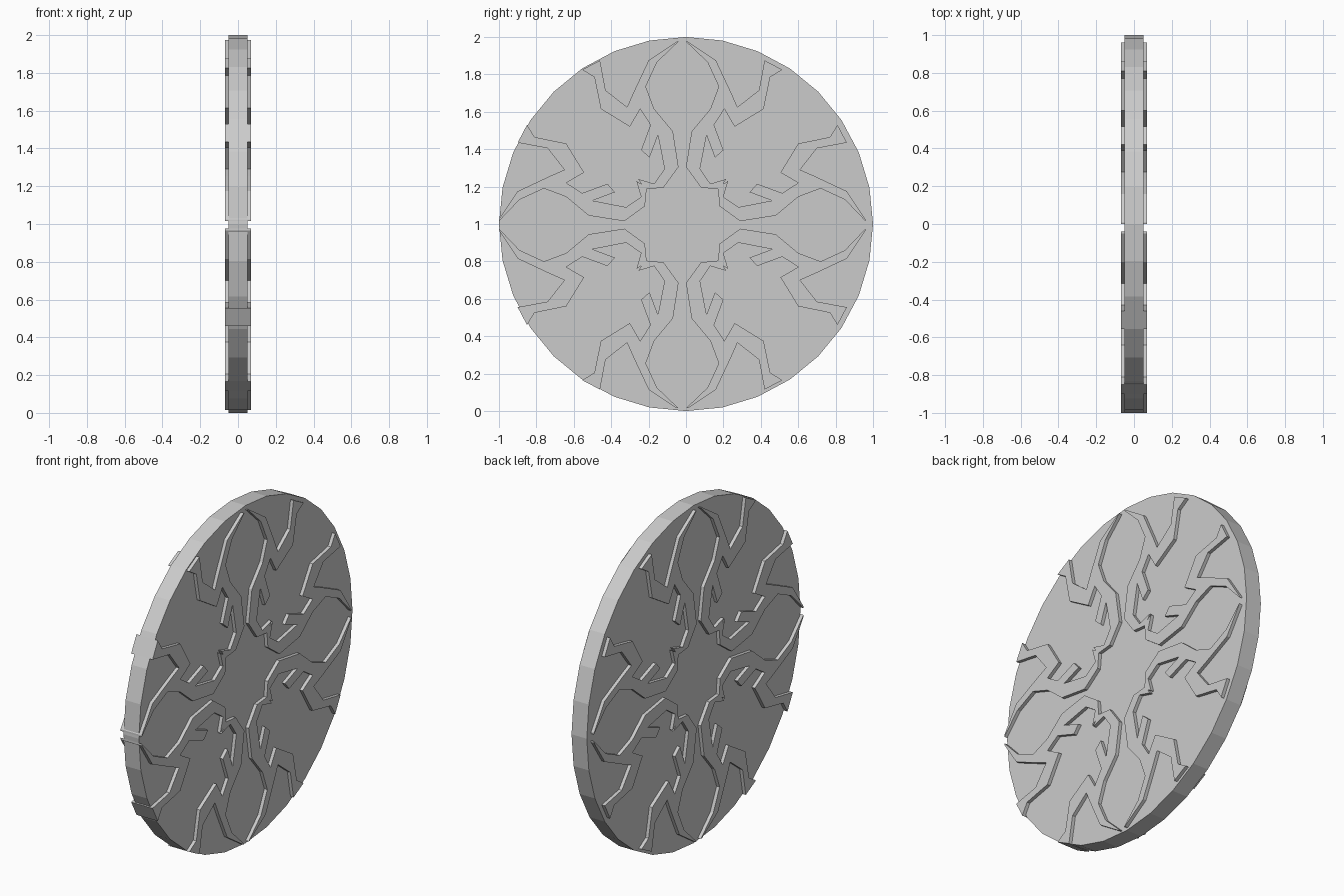
import bpy, bmesh, math

if "Cube" in bpy.data.objects:
    bpy.data.objects.remove(bpy.data.objects["Cube"])

CY, CZ = -0.02, 0.995      # centre of the relief pattern, slightly off the disc axis
HALF_DISC, HALF_RELIEF = 0.05, 0.07

# Thin main disc, 32 flat sides, axis along x
bpy.ops.mesh.primitive_cylinder_add(vertices=32, radius=1.0, depth=2 * HALF_DISC,
                                    location=(0, 0, 1), rotation=(0, math.pi / 2, 0))
disc = bpy.context.object
disc.name = "disc"

# One branching strand: (distance along petal, distance across petal)
strand = [
    (.98, .02), (.87, .135), (.74, .195), (.62, .15), (.50, .05), (.31, .02),   # petal edge
    (.20, .10), (.19, .20), (.245, .235), (.22, .15), (.30, .095),              # inner hook
    (.48, .13), (.36, .175), (.40, .22), (.535, .17), (.62, .225),              # short spur
    (.525, .28), (.62, .435), (.79, .47), (.83, .535),                          # outer branch
    (.88, .44), (.72, .41), (.63, .295), (.71, .26), (.88, .18), (.98, .03),    # return edge
]


def relief(name, angle, side):
    """Extrude a strand through the disc, turned by angle, mirrored by side."""
    bm = bmesh.new()
    c, s = math.cos(angle), math.sin(angle)
    verts = [bm.verts.new((-HALF_RELIEF,
                           CY + a * c - side * b * s,
                           CZ + a * s + side * b * c)) for a, b in strand]
    face = bm.faces.new(verts)
    grown = bmesh.ops.extrude_face_region(bm, geom=[face])
    moved = [g for g in grown["geom"] if isinstance(g, bmesh.types.BMVert)]
    bmesh.ops.translate(bm, verts=moved, vec=(2 * HALF_RELIEF, 0, 0))
    bmesh.ops.recalc_face_normals(bm, faces=bm.faces)
    mesh = bpy.data.meshes.new(name)
    bm.to_mesh(mesh)
    bm.free()
    bpy.context.collection.objects.link(bpy.data.objects.new(name, mesh))


# Four petals, each bordered by two mirrored strands
for i in range(4):
    for side in (1, -1):
        relief(f"branch_relief_{i}_{'left' if side > 0 else 'right'}", i * math.pi / 2, side)
